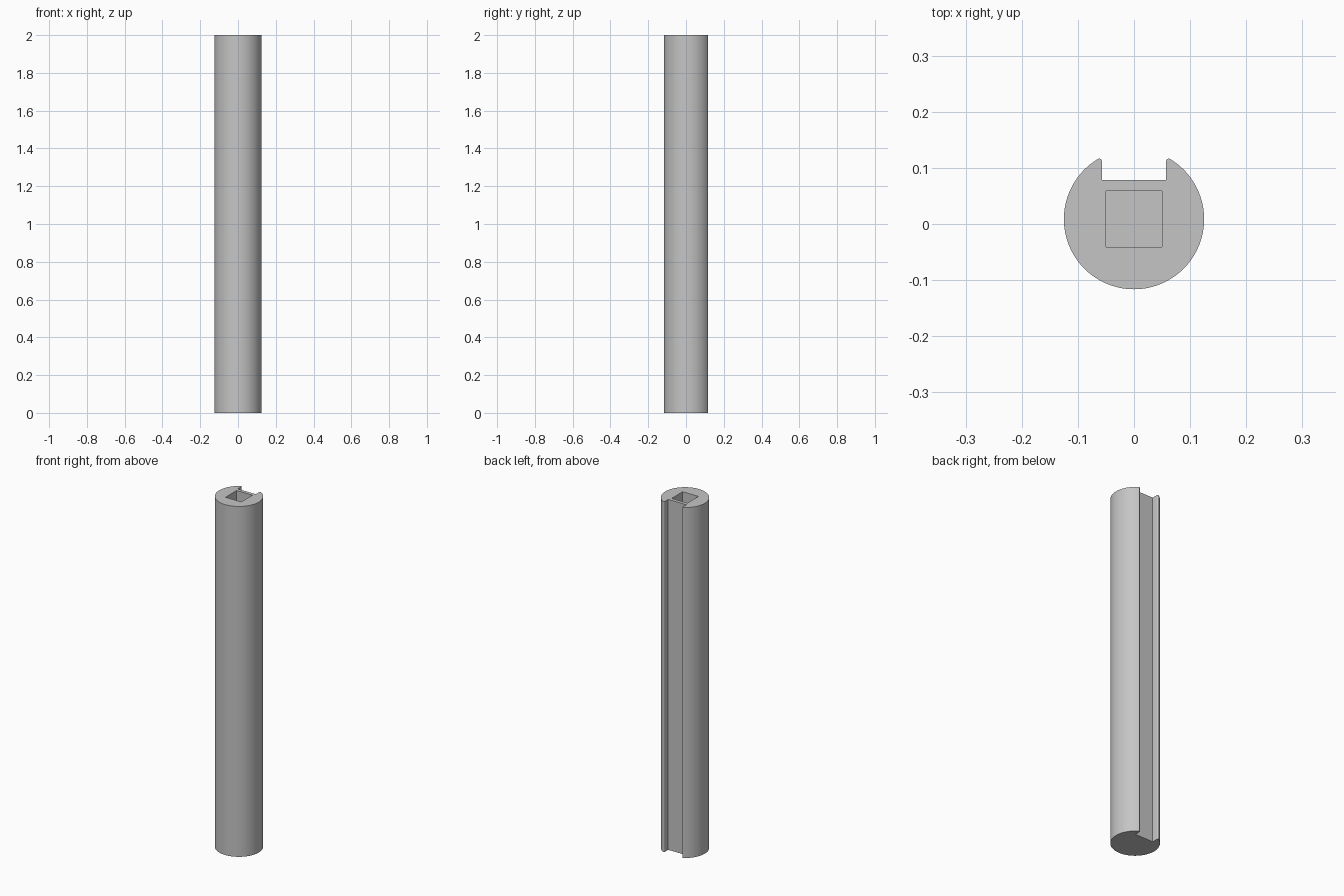
import bpy, bmesh
from math import sin, cos, atan2, sqrt, pi, radians

cube = bpy.data.objects.get("Cube")
if cube:
    bpy.data.objects.remove(cube, do_unlink=True)

LENGTH, RADIUS = 2.0, 0.125
SLOT_HALF, SLOT_FLOOR = 0.057, 0.07      # slot, measured from the bar axis
LIP = 0.005                              # rounding of the slot lips
SOCKET, SOCKET_DEPTH = 0.1, 0.2
AXIS_Y = 0.0087

metal = bpy.data.materials.new("Plain grey")
metal.use_nodes = True
grey = (0.56, 0.56, 0.56, 1)
metal.diffuse_color = grey
metal.node_tree.nodes["Principled BSDF"].inputs["Base Color"].default_value = grey


def arc(cx, cy, r, start, end, steps):
    angles = [start + (end - start) * i / steps for i in range(steps + 1)]
    return [(cx + r * cos(a), cy + r * sin(a)) for a in angles]


def prism(name, outline, z0, z1):
    bm = bmesh.new()
    face = bm.faces.new([bm.verts.new((x, y + AXIS_Y, z0)) for x, y in outline])
    top = bmesh.ops.extrude_face_region(bm, geom=[face])["geom"]
    verts = [v for v in top if isinstance(v, bmesh.types.BMVert)]
    bmesh.ops.translate(bm, verts=verts, vec=(0, 0, z1 - z0))
    bmesh.ops.recalc_face_normals(bm, faces=bm.faces)
    mesh = bpy.data.meshes.new(name)
    bm.to_mesh(mesh)
    bm.free()
    mesh.materials.append(metal)
    obj = bpy.data.objects.new(name, mesh)
    bpy.context.collection.objects.link(obj)
    return obj


# Half outline: slot floor corner, rounded lip, then round the bar to the front
lip_x = SLOT_HALF + LIP
lip_y = sqrt((RADIUS - LIP) ** 2 - lip_x ** 2)
meet = atan2(lip_y, lip_x)
half = [(SLOT_HALF, SLOT_FLOOR)]
half += arc(lip_x, lip_y, LIP, pi, meet, 8)
half += arc(0, 0, RADIUS, meet, -pi / 2, 48)[1:]
outline = half + [(-x, y) for x, y in reversed(half[:-1])]
bar = prism("slotted_bar", outline, 0, LENGTH)

# Blind square socket in the top end
h = SOCKET / 2
cutter = prism("socket_cutter", [(-h, -h), (h, -h), (h, h), (-h, h)],
               LENGTH - SOCKET_DEPTH, LENGTH + SOCKET)
cutter.hide_render = True
cut = bar.modifiers.new("Socket", "BOOLEAN")
cut.operation, cut.solver, cut.object = "DIFFERENCE", "EXACT", cutter

bpy.ops.object.select_all(action="DESELECT")
bar.select_set(True)
bpy.context.view_layer.objects.active = bar
bpy.ops.object.modifier_apply(modifier=cut.name)
bpy.data.objects.remove(cutter, do_unlink=True)
bpy.ops.object.shade_smooth_by_angle(angle=radians(30))
